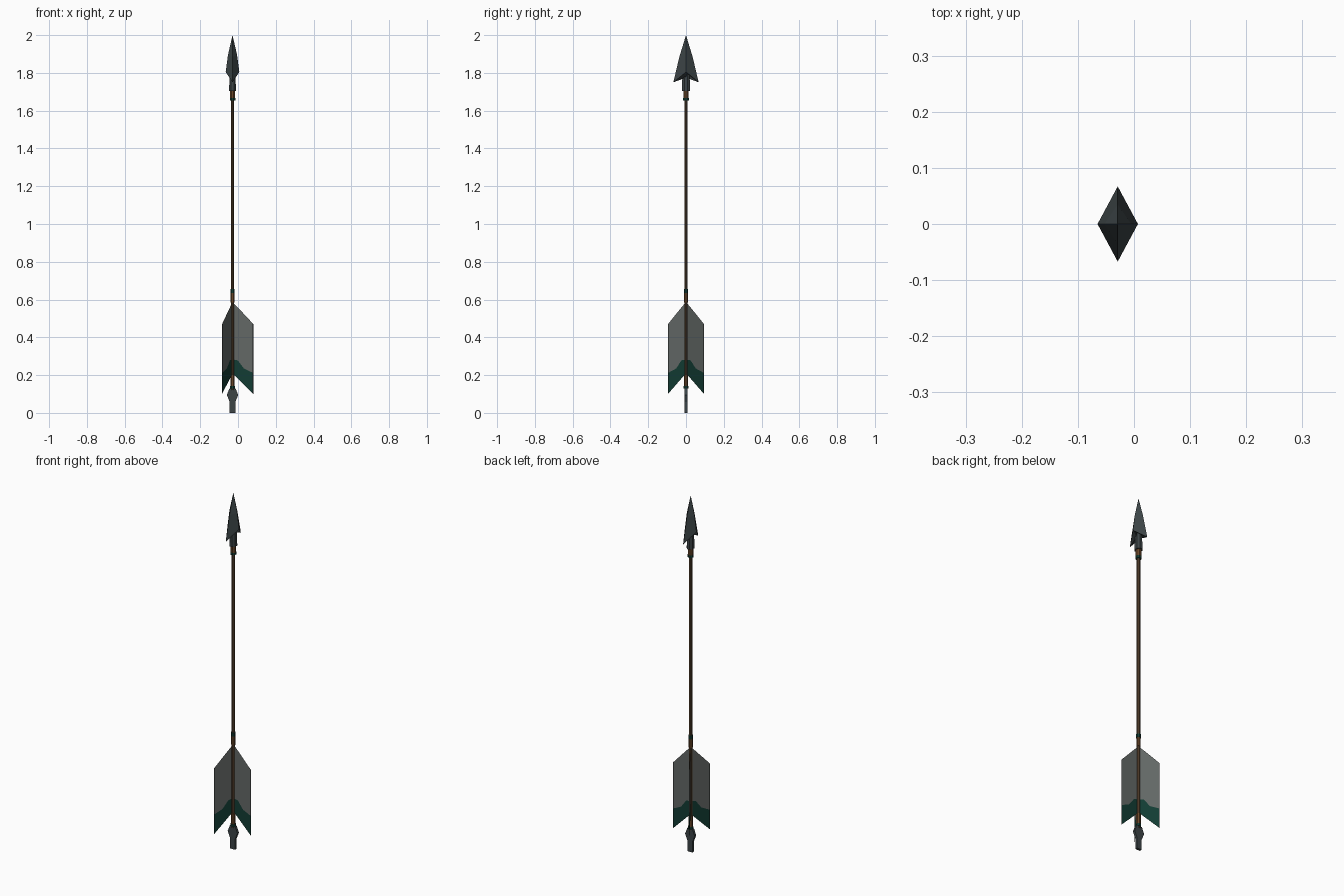
import bpy, bmesh, math
from mathutils import Vector, Matrix

if "Cube" in bpy.data.objects:
    bpy.data.objects.remove(bpy.data.objects["Cube"])

AX = -0.029  # arrow axis in x


def material(name, rgb):
    m = bpy.data.materials.new(name)
    m.diffuse_color = (*rgb, 1)
    m.use_nodes = True
    m.node_tree.nodes["Principled BSDF"].inputs["Base Color"].default_value = m.diffuse_color
    return m


STEEL = material("dark steel", (0.045, 0.058, 0.062))
WOOD = material("brown wood", (0.105, 0.06, 0.03))
CORD = material("tan cord", (0.14, 0.062, 0.022))
GREEN = material("dark green", (0.006, 0.045, 0.033))
FEATHER = material("grey feather", (0.125, 0.138, 0.132))
EDGE = material("black edge", (0.008, 0.009, 0.009))


def finish(name, bm, mats, recalc=True):
    if recalc:
        bmesh.ops.recalc_face_normals(bm, faces=bm.faces)
    me = bpy.data.meshes.new(name)
    bm.to_mesh(me)
    bm.free()
    for m in mats:
        me.materials.append(m)
    ob = bpy.data.objects.new(name, me)
    ob.location.x = AX
    bpy.context.collection.objects.link(ob)
    return ob


def loft(name, rings, sides, mat):
    """Rings of (z, half width x, half width y), capped at both ends."""
    bm = bmesh.new()
    loops = [[bm.verts.new((rx * math.cos(2 * math.pi * (i + .5) / sides),
                            ry * math.sin(2 * math.pi * (i + .5) / sides), z))
              for i in range(sides)] for z, rx, ry in rings]
    for a, b in zip(loops, loops[1:]):
        for i in range(sides):
            j = (i + 1) % sides
            bm.faces.new((a[i], a[j], b[j], b[i]))
    bm.faces.new(loops[0])
    bm.faces.new(loops[-1])
    return finish(name, bm, [mat])


def tube(name, z0, z1, r, mat):
    return loft(name, [(z0, r, r), (z1, r, r)], 8, mat)


# shaft and bindings
tube("shaft", 0.12, 1.72, 0.0095, WOOD)
tube("upper_binding", 1.665, 1.705, 0.015, CORD)
tube("upper_binding_trim", 1.655, 1.668, 0.0158, GREEN)
tube("middle_binding", 0.585, 0.64, 0.0115, CORD)
tube("middle_binding_trim", 0.635, 0.655, 0.0125, GREEN)
tube("lower_binding", 0.14, 0.2, 0.0125, CORD)
tube("lower_binding_trim", 0.128, 0.142, 0.0135, GREEN)

# head socket
loft("head_socket", [(1.705, 0.02, 0.024), (1.80, 0.016, 0.02)], 8, STEEL)

# barbed diamond head: each ring is (x half, x z, y half, y z)
bm = bmesh.new()
rings = [(0.012, 1.775, 0.016, 1.788), (0.036, 1.805, 0.067, 1.75),
         (0.024, 1.895, 0.035, 1.885)]
loops = []
for hx, zx, hy, zy in rings:
    loops.append([bm.verts.new(p) for p in
                  ((hx, 0, zx), (0, hy, zy), (-hx, 0, zx), (0, -hy, zy))])
tip = bm.verts.new((0, 0, 2))
for i in range(4):
    j = (i + 1) % 4
    for a, b in zip(loops, loops[1:]):
        bm.faces.new((a[i], a[j], b[j], b[i]))
    bm.faces.new((loops[-1][i], loops[-1][j], tip))
bm.faces.new(loops[0])
finish("arrow_head", bm, [STEEL])

# nock: flat plate with a diamond swelling
bm = bmesh.new()
half = [(0.015, 0), (0.015, 0.058), (0.03, 0.095), (0.016, 0.13)]
outline = half + [(-x, z) for x, z in reversed(half)]
face = bm.faces.new([bm.verts.new((x, -0.007, z)) for x, z in outline])
ext = bmesh.ops.extrude_face_region(bm, geom=[face])
bmesh.ops.translate(bm, vec=(0, 0.014, 0),
                    verts=[v for v in ext["geom"] if isinstance(v, bmesh.types.BMVert)])
finish("nock", bm, [STEEL])

# three flat feathers with green tails and dark outer edges
R, RE = 0.11, 0.1065
for k in range(3):
    bm = bmesh.new()
    # columns of (radius, tail z, band z, top z)
    cols = [(0.0, 0.21, 0.283, 0.587), (0.028, 0.182, 0.278, 0.558),
            (0.06, 0.15, 0.235, 0.524), (RE, 0.104, 0.213, 0.474),
            (R, 0.10, 0.212, 0.47)]
    grid = [[bm.verts.new((r, 0, z)) for z in zs] for r, *zs in cols]
    for c, (a, b) in enumerate(zip(grid, grid[1:])):
        for s in range(2):
            f = bm.faces.new((a[s], b[s], b[s + 1], a[s + 1]))
            f.material_index = 2 if c == 3 else (0 if s == 0 else 1)
    bm.transform(Matrix.Rotation(k * 2 * math.pi / 3, 4, 'Z'))
    finish(f"feather_{k + 1}", bm, [GREEN, FEATHER, EDGE], recalc=False)
